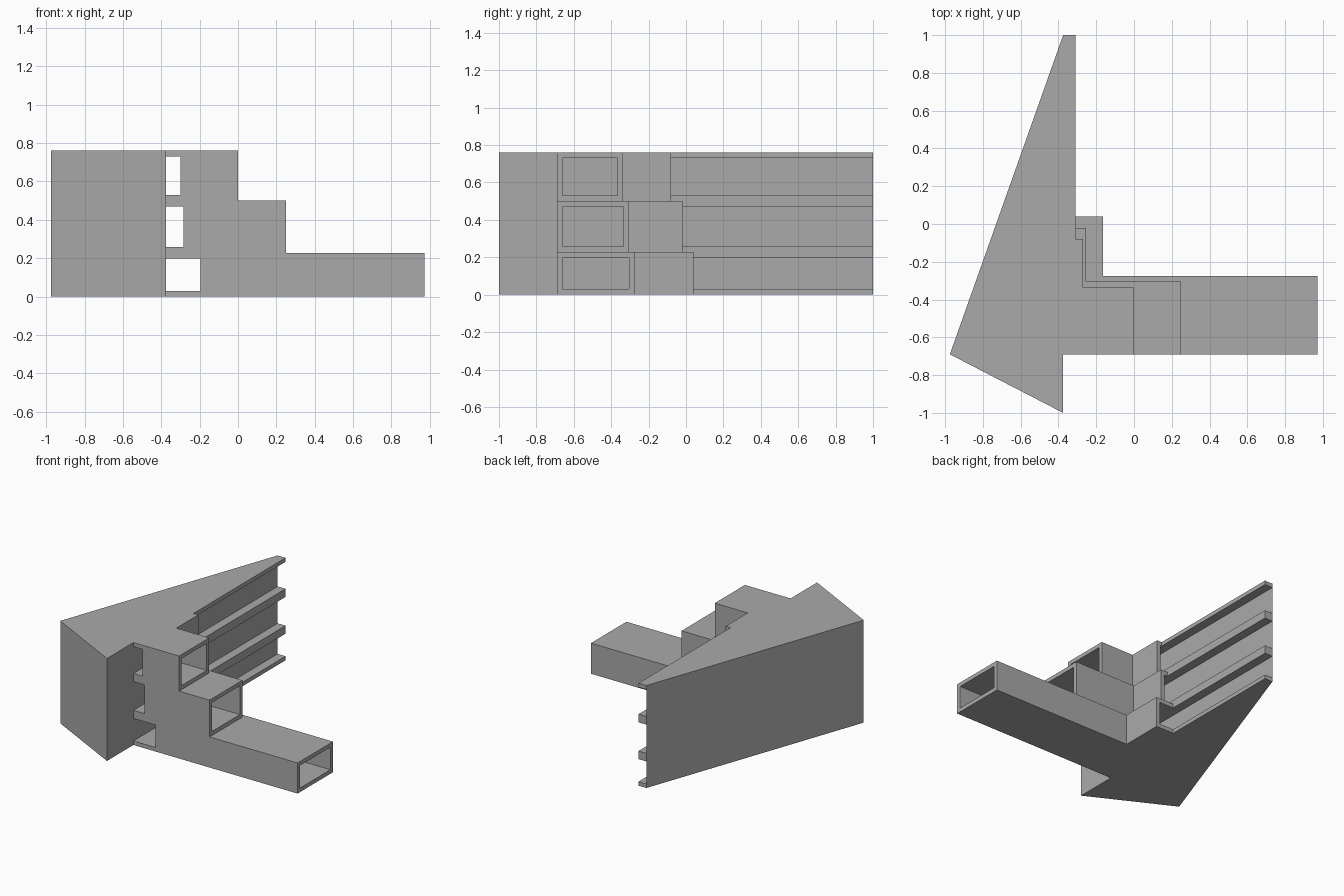
import bpy
import bmesh

cube = bpy.data.objects.get("Cube")
if cube:
    bpy.data.objects.remove(cube, do_unlink=True)

grey = bpy.data.materials.new("plain_grey")
grey.use_nodes = True
grey.diffuse_color = (0.4, 0.4, 0.4, 1)
grey.node_tree.nodes["Principled BSDF"].inputs["Base Color"].default_value = (0.4, 0.4, 0.4, 1)


def prism(name, outline, bottom, top):
    """Extrude a plan outline between two heights."""
    bm = bmesh.new()
    face = bm.faces.new([bm.verts.new((x, y, bottom)) for x, y in outline])
    ext = bmesh.ops.extrude_face_region(bm, geom=[face])
    moved = [v for v in ext["geom"] if isinstance(v, bmesh.types.BMVert)]
    bmesh.ops.translate(bm, verts=moved, vec=(0, 0, top - bottom))
    bmesh.ops.recalc_face_normals(bm, faces=bm.faces)
    mesh = bpy.data.meshes.new(name)
    bm.to_mesh(mesh)
    bm.free()
    mesh.materials.append(grey)
    obj = bpy.data.objects.new(name, mesh)
    bpy.context.collection.objects.link(obj)
    return obj


SPINE = -0.375    # flat side of the wedge
FLANGE = -0.31    # edge of the rear channel flanges
FRONT = -0.69     # front face of the ducts
WALL = 0.03
HEIGHT = 0.76


def duct(name, bottom, top, end, side, back, rear):
    """Hollow tee-shaped duct with a long open channel running to the rear."""
    outer = [(SPINE, FRONT), (end, FRONT), (end, back), (side, back),
             (side, rear), (FLANGE, rear), (FLANGE, 1), (SPINE, 1)]
    inner = side - WALL
    near, far = FRONT + WALL, back - WALL
    past_end, past_front, past_rear = end + 0.1, FRONT - 0.1, 1.1
    past_spine = SPINE - 0.05
    hollow = [(past_spine, past_front), (inner, past_front), (inner, near),
              (past_end, near), (past_end, far), (inner, far),
              (inner, past_rear), (past_spine, past_rear)]
    obj = prism(name, outer, bottom, top)
    cutter = prism(name + "_cutter", hollow, bottom + WALL, top - WALL)
    cutter.hide_render = True
    mod = obj.modifiers.new("hollow", "BOOLEAN")
    mod.operation = "DIFFERENCE"
    mod.solver = "EXACT"
    mod.object = cutter
    bpy.context.view_layer.objects.active = obj
    bpy.ops.object.modifier_apply(modifier=mod.name)
    bpy.data.objects.remove(cutter, do_unlink=True)


# Solid wedge behind the channels
prism("wedge_body", [(-0.975, -0.69), (SPINE, -1), (SPINE, 1)], 0, HEIGHT)

# Three stacked ducts, shorter towards the top
duct("lower_duct", 0, 0.227, 0.972, -0.165, -0.275, 0.04)
duct("middle_duct", 0.227, 0.5, 0.25, -0.253, -0.305, -0.02)
duct("upper_duct", 0.5, HEIGHT, 0, -0.27, -0.337, -0.08)
